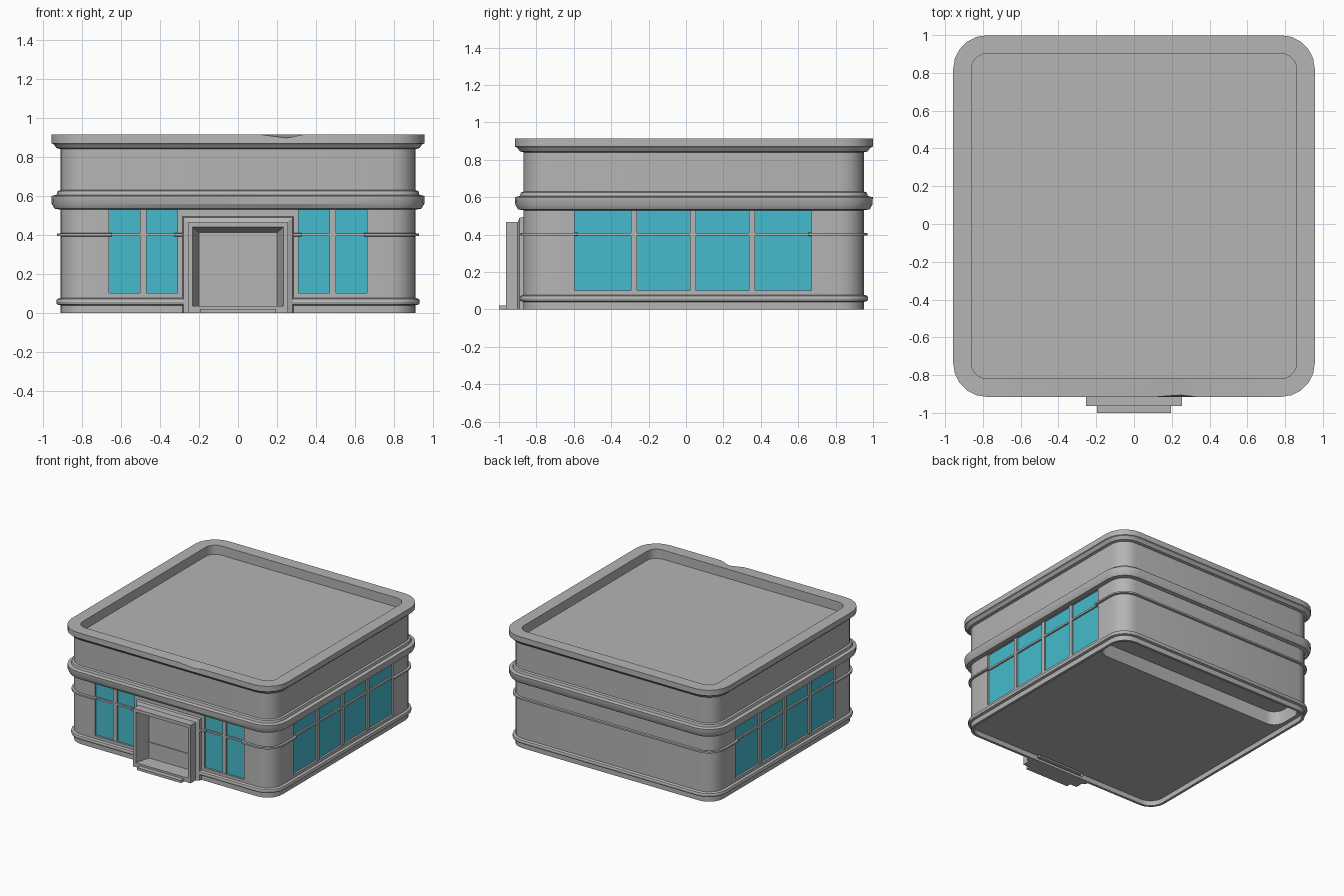
import bpy, bmesh
from math import sin, cos, radians
from mathutils import Vector

if "Cube" in bpy.data.objects:
    bpy.data.objects.remove(bpy.data.objects["Cube"])

CY = 0.042      # centre of the building in y
HALF = 0.91     # half width of the walls
RADIUS = 0.13   # corner radius of the walls


def material(name, colour):
    m = bpy.data.materials.new(name)
    m.use_nodes = True
    m.diffuse_color = (*colour, 1)
    m.node_tree.nodes["Principled BSDF"].inputs["Base Color"].default_value = (*colour, 1)
    return m


GREY = material("grey wall", (0.46, 0.46, 0.46))
TEAL = material("teal glass", (0.06, 0.5, 0.61))


def finish(name, bm, mat):
    bmesh.ops.recalc_face_normals(bm, faces=bm.faces)
    mesh = bpy.data.meshes.new(name)
    bm.to_mesh(mesh)
    bm.free()
    mesh.materials.append(mat)
    obj = bpy.data.objects.new(name, mesh)
    bpy.context.collection.objects.link(obj)
    return obj


def loft(name, rings, mat=GREY, loop=False, cap_start=True):
    """Skin a stack of equal rings; loop joins the last ring to the first."""
    bm = bmesh.new()
    rows = [[bm.verts.new(p) for p in ring] for ring in rings]
    n = len(rows[0])
    pairs = list(zip(rows, rows[1:])) + ([(rows[-1], rows[0])] if loop else [])
    for a, b in pairs:
        for i in range(n):
            j = (i + 1) % n
            bm.faces.new((a[i], a[j], b[j], b[i]))
    if not loop:
        bm.faces.new(rows[-1])
        if cap_start:
            bm.faces.new(rows[0])
    return finish(name, bm, mat)


def box(name, lo, hi, mat=GREY):
    corners = ((0, 0), (1, 0), (1, 1), (0, 1))
    return loft(name, [[((lo, hi)[i][0], (lo, hi)[j][1], z) for i, j in corners]
                       for z in (lo[2], hi[2])], mat)


def rounded(hx, hy, r, cy, z, front=()):
    """Rounded rectangle outline with optional extra points on the front edge."""
    pts = []
    for k, (sx, sy) in enumerate(((1, -1), (1, 1), (-1, 1), (-1, -1))):
        for s in range(6):
            a = radians(-90 + 90 * k + 18 * s)
            pts.append((sx * (hx - r) + r * cos(a), cy + sy * (hy - r) + r * sin(a), z))
    return pts + [(x, cy - hy, z) for x in front]


def wall_ring(off, z, front=()):
    return rounded(HALF + off, HALF + off, RADIUS + off, CY, z, front)


def cut(obj, cutter):
    mod = obj.modifiers.new("cut", "BOOLEAN")
    mod.operation = "DIFFERENCE"
    mod.solver = "EXACT"
    mod.object = cutter
    cutter.hide_render = True
    bpy.context.view_layer.objects.active = obj
    bpy.ops.object.modifier_apply(modifier=mod.name)
    bpy.data.objects.remove(cutter)


def smooth(obj):
    bpy.ops.object.select_all(action="DESELECT")
    obj.select_set(True)
    bpy.context.view_layer.objects.active = obj
    bpy.ops.object.shade_smooth_by_angle(angle=radians(28))


# Building shell: plinth moulding, middle cornice, top cornice and parapet
profile = [(-0.02, 0.04), (-0.02, 0), (0, 0), (0, 0.04), (0.018, 0.045), (0.022, 0.058),
           (0.018, 0.072), (0, 0.078), (0, 0.53), (0.03, 0.535), (0.045, 0.56),
           (0.047, 0.6), (0.02, 0.606), (0.015, 0.625), (0, 0.63), (0, 0.84),
           (0.02, 0.845), (0.035, 0.865), (0.047, 0.87), (0.047, 0.914),
           (-0.05, 0.914), (-0.05, 0.84)]
rings = [wall_ring(o, z, (0.12, 0.25, 0.33)) for o, z in profile]
# Small chip in the front edge of the top cornice
x, y, z = rings[-3][-2]
rings[-3][-2] = (x, y + 0.01, z - 0.017)
shell = loft("building_shell", rings)

# Thin rail around the walls
rail = loft("wall_rail", [wall_ring(o, z) for o, z in
                          ((-0.01, 0.393), (0.018, 0.395), (0.018, 0.408), (-0.01, 0.41))],
            loop=True)

# Hollow under the floor at the back
cut(shell, loft("hollow_cutter", [rounded(0.86, 0.15, 0.09, 0.75, h) for h in (0.0, 0.15)]))


def window(name, place, lo, hi, panes):
    """place(along, out, z) maps wall coordinates to the model; out is from the wall face."""
    def slab(part, a, b, mat=GREY):
        p, q = Vector(place(*a)), Vector(place(*b))
        return box(part, [min(s) for s in zip(p, q)], [max(s) for s in zip(p, q)], mat)

    bottom, top = 0.102, 0.528
    cut(shell, slab("cutter", (lo, -0.02, bottom), (hi, 0.1, top)))
    cut(rail, slab("cutter", (lo + 0.015, -0.05, 0.3), (hi - 0.015, 0.1, 0.5)))
    slab(name + "_glass", (lo, -0.022, bottom), (hi, -0.015, top), TEAL)
    slab(name + "_crossbar", (lo, -0.02, 0.394), (hi, -0.002, 0.409))
    for i in range(1, panes):
        c = lo + (hi - lo) * i / panes
        slab(name + "_mullion", (c - 0.016, -0.02, bottom), (c + 0.016, -0.003, top))


for side, label in ((-1, "right"), (1, "left")):
    window(label + "_front_window",
           lambda a, o, z: (side * a, CY - HALF - o, z), 0.31, 0.66, 2)
    window(label + "_side_window",
           lambda a, o, z: (side * (HALF + o), a, z), -0.595, 0.67, 4)

# Entrance: stepped surround tapering in to the recessed door
cut(shell, box("door_cutter", (-0.215, -1.1, 0.02), (0.215, -0.83, 0.425)))
cut(rail, box("door_cutter", (-0.25, -1.1, 0.3), (0.25, -0.8, 0.5)))
surround = [(0.285, 0, 0.495, -0.86), (0.28, 0, 0.49, -0.89), (0.255, 0, 0.466, -0.9),
            (0.255, 0, 0.466, -0.963), (0.232, 0.035, 0.44, -0.963),
            (0.2, 0.035, 0.412, -0.84)]
loft("door_surround", [[(-w, y, b), (w, y, b), (w, y, t), (-w, y, t)]
                       for w, b, t, y in surround], cap_start=False)
box("door_bar", (-0.2, -0.846, 0.142), (0.2, -0.838, 0.165))
box("door_step", (-0.195, -1.0, 0), (0.195, -0.95, 0.02))

for part in (shell, rail):
    smooth(part)
